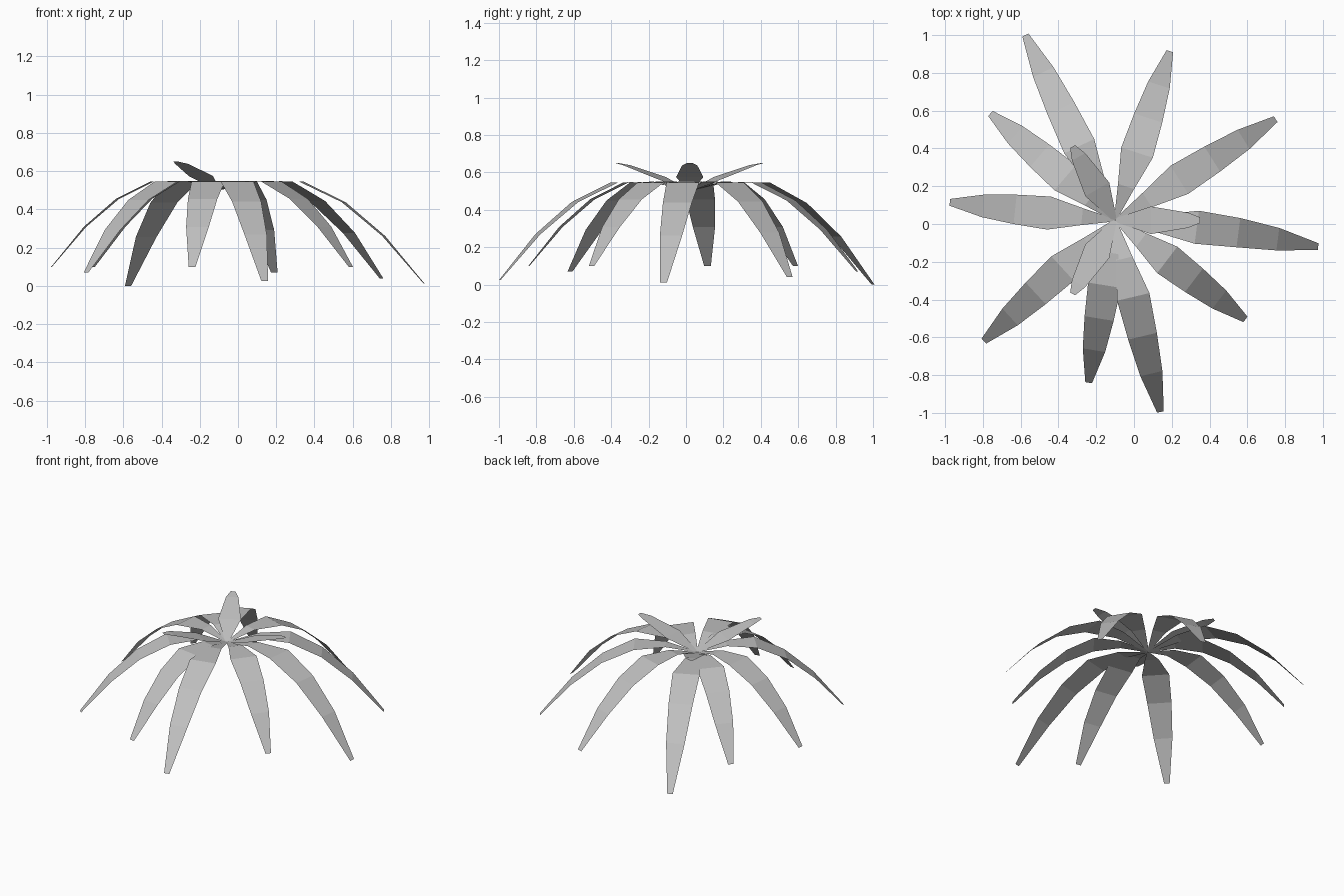
import bpy, math
from mathutils import Vector

if "Cube" in bpy.data.objects:
    bpy.data.objects.remove(bpy.data.objects["Cube"])

leaf_mat = bpy.data.materials.new("leaf grey")
leaf_mat.diffuse_color = (0.52, 0.52, 0.52, 1)
leaf_mat.use_nodes = True
leaf_mat.node_tree.nodes["Principled BSDF"].inputs["Base Color"].default_value = leaf_mat.diffuse_color

CENTRE = Vector((-0.10, 0.02, 0.50))


def leaf(name, tip, rows, bend=0.0):
    """Flat-faced ribbon from the centre to tip; rows = (fraction, half width, z)."""
    along = Vector((tip[0] - CENTRE.x, tip[1] - CENTRE.y, 0))
    side = Vector((-along.y, along.x, 0)).normalized()
    verts = []
    for t, half, z in rows:
        p = CENTRE + along * t + side * bend * math.sin(math.pi * t)
        p.z = z
        verts += [p - side * half, p + side * half]
    faces = [(2 * i, 2 * i + 2, 2 * i + 3, 2 * i + 1) for i in range(len(rows) - 1)]
    mesh = bpy.data.meshes.new(name)
    mesh.from_pydata(verts, [], faces)
    mesh.materials.append(leaf_mat)
    obj = bpy.data.objects.new(name, mesh)
    bpy.context.collection.objects.link(obj)


# Long drooping leaves: tip x, y, z and sideways bend
tips = [(-0.575, 1.00, 0.0, 0), (0.19, 0.915, 0.07, 0), (0.75, 0.555, 0.04, 0),
        (0.975, -0.12, 0.01, 0.02), (0.59, -0.505, 0.10, 0), (0.14, -0.995, 0.025, 0),
        (-0.24, -0.84, 0.10, 0), (-0.795, -0.62, 0.07, 0), (-0.975, 0.115, 0.10, 0),
        (-0.76, 0.585, 0.10, 0)]
for i, (x, y, z, bend) in enumerate(tips):
    top = 0.545
    drop = top - z
    rows = [(0, 0.006, CENTRE.z), (0.2, 0.045, 0.55), (0.4, 0.088, top),
            (0.605, 0.078, top - 0.2 * drop), (0.8, 0.06, top - 0.53 * drop),
            (1, 0.018, z)]
    leaf(f"drooping_leaf_{i + 1}", (x, y), rows, bend)

# Three short leaves rising from the centre
for i in range(3):
    a = math.radians(120 * i)
    tip = (CENTRE.x + 0.45 * math.cos(a), CENTRE.y + 0.45 * math.sin(a))
    rows = [(0, 0.01, CENTRE.z), (0.42, 0.073, 0.575), (0.86, 0.04, 0.638), (1, 0.015, 0.65)]
    leaf(f"upper_leaf_{i + 1}", tip, rows)
